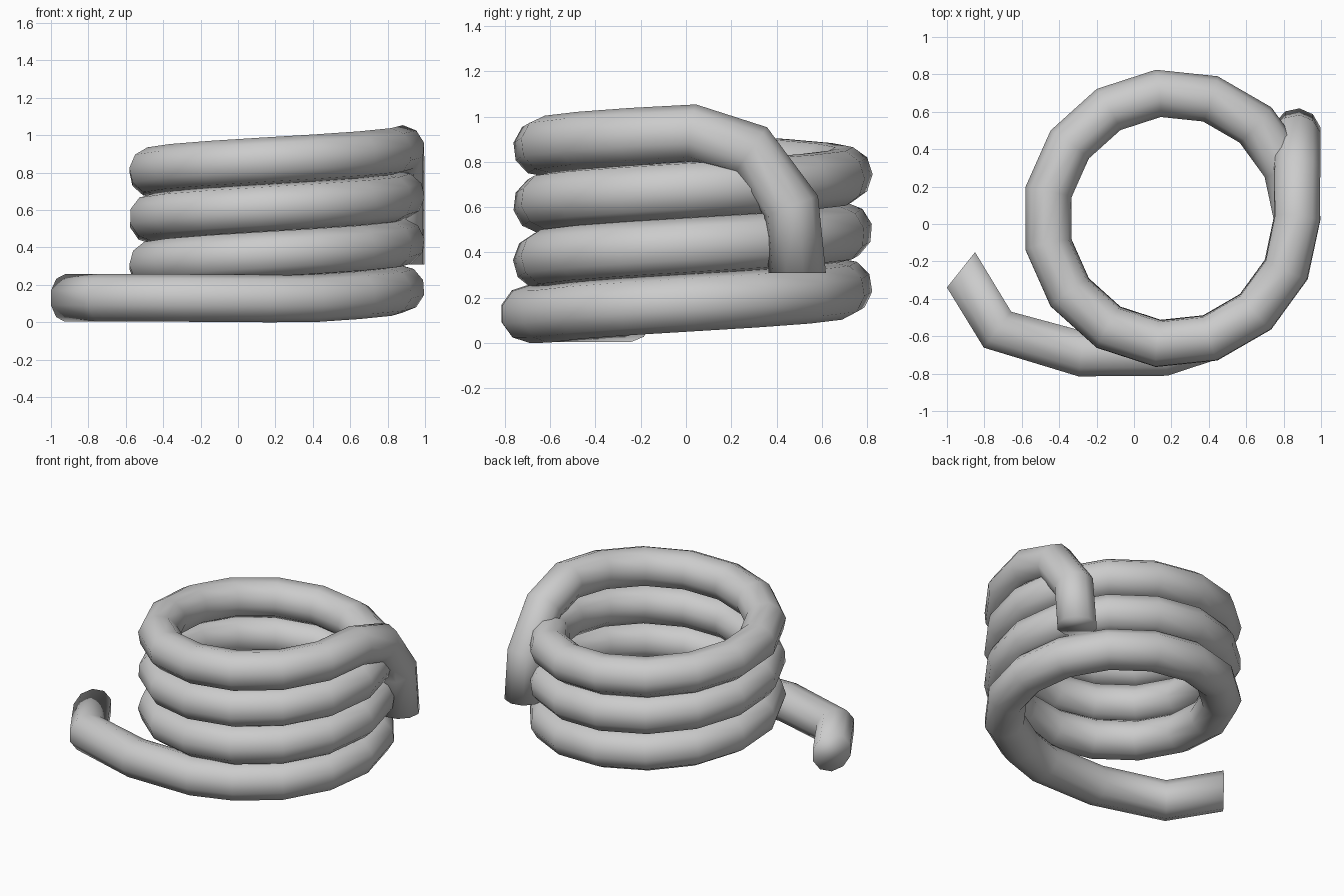
import bpy, bmesh
from math import sin, cos, pi, radians
from mathutils import Vector

if "Cube" in bpy.data.objects:
    bpy.data.objects.remove(bpy.data.objects["Cube"])

TUBE_R, SIDES = 0.127, 10
COIL_R, PITCH, STEP = 0.672, 0.25, 24
CX, CY, Z0 = 0.2, 0.03, 0.178

# Path: splayed lower tail, three-turn helix, hooked-over upper end
tail = [(-0.925, -0.245, 0.13), (-0.73, -0.565, 0.13),
        (-0.28, -0.695, 0.13), (0.16, -0.692, 0.127)]
helix = []
for deg in range(-72, 3 * 360 + 1, STEP):
    a = radians(deg)
    helix.append((CX + COIL_R * cos(a), CY + COIL_R * sin(a), Z0 + PITCH * deg / 360))
hook = [(0.872, 0.285, 0.85), (0.872, 0.465, 0.605), (0.872, 0.492, 0.31)]
path = [Vector(p) for p in tail + helix + hook]

# Ring directions: bisected inside, set by hand at the two slanted ends
segs = [(b - a).normalized() for a, b in zip(path, path[1:])]
tangents = [Vector((0.78, -0.62, 0)).normalized()]
tangents += [(s + t).normalized() for s, t in zip(segs, segs[1:])]
tangents.append(Vector((0, 0, -1)))

# Sweep the round section along the path without added twist
bm = bmesh.new()
normal = Vector((0, 0, 1))
rings = []
for i, (p, t) in enumerate(zip(path, tangents)):
    if i:
        normal = tangents[i - 1].rotation_difference(t) @ normal
    normal = (normal - t * normal.dot(t)).normalized()
    side = t.cross(normal)
    rings.append([bm.verts.new(p + TUBE_R * (normal * cos(2 * pi * k / SIDES)
                                             + side * sin(2 * pi * k / SIDES)))
                  for k in range(SIDES)])
for r, s in zip(rings, rings[1:]):
    for k in range(SIDES):
        n = (k + 1) % SIDES
        bm.faces.new((r[k], r[n], s[n], s[k]))

# End caps
bm.faces.new(rings[0])
bm.faces.new(rings[-1])
bmesh.ops.recalc_face_normals(bm, faces=bm.faces)
for f in bm.faces:
    f.smooth = True

mesh = bpy.data.meshes.new("coiled_tube")
bm.to_mesh(mesh)
bm.free()
obj = bpy.data.objects.new("coiled_tube", mesh)
bpy.context.collection.objects.link(obj)
